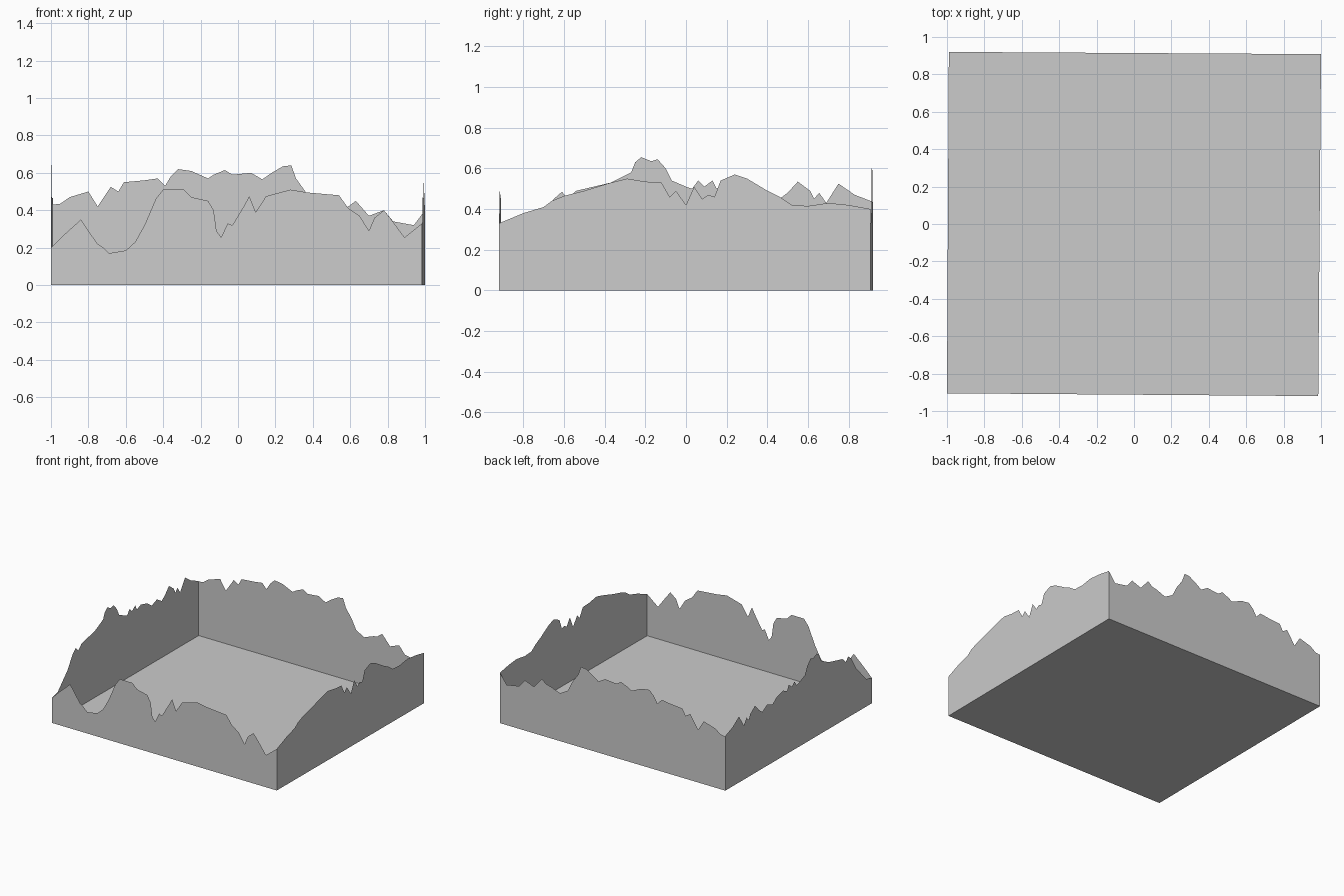
import bpy

# Slightly skewed plan corners
FL, FR = (-1.0, -0.905), (0.985, -0.92)
BL, BR = (-0.99, 0.92), (1.0, 0.908)


def sheet(name, verts):
    me = bpy.data.meshes.new(name)
    me.from_pydata(verts, [], [tuple(range(len(verts)))])
    ob = bpy.data.objects.new(name, me)
    bpy.context.collection.objects.link(ob)
    return ob


def wall(name, a, b, profile, flip=False):
    """Flat sheet from corner a to b, with a terrain skyline on top."""
    s0, s1 = profile[0][0], profile[-1][0]

    def at(t, z):
        return (a[0] + (b[0] - a[0]) * t, a[1] + (b[1] - a[1]) * t, z)

    top = [at((s - s0) / (s1 - s0), z) for s, z in profile]
    verts = [at(0, 0), at(1, 0)] + top[::-1]
    return sheet(name, verts[::-1] if flip else verts)


# Skylines: (position along wall, height)
front = [(-1, .20), (-.94, .26), (-.84, .35), (-.80, .29), (-.75, .22), (-.72, .20),
         (-.69, .17), (-.60, .185), (-.55, .23), (-.50, .32), (-.44, .46), (-.40, .51),
         (-.29, .51), (-.25, .47), (-.16, .45), (-.13, .40), (-.115, .29), (-.09, .255),
         (-.055, .33), (-.03, .32), (.03, .42), (.06, .475), (.095, .39), (.15, .475),
         (.28, .51), (.37, .495), (.54, .48), (.59, .41), (.65, .37), (.70, .29),
         (.73, .36), (.78, .40), (.82, .35), (.89, .255), (.985, .33)]

back = [(-.99, .43), (-.95, .435), (-.90, .47), (-.80, .50), (-.75, .42), (-.68, .525),
        (-.64, .50), (-.61, .55), (-.50, .56), (-.43, .57), (-.39, .53), (-.36, .58),
        (-.32, .62), (-.25, .61), (-.16, .57), (-.13, .59), (-.07, .615), (-.03, .59),
        (.07, .60), (.13, .565), (.18, .60), (.24, .635), (.285, .64), (.31, .57),
        (.36, .50), (.40, .42), (.47, .38), (.55, .41), (.59, .42), (.63, .45),
        (.70, .37), (.78, .40), (.83, .34), (.94, .32), (1, .40)]

left = [(-.905, .20), (-.835, .22), (-.71, .35), (-.65, .45), (-.61, .485), (-.58, .45),
        (-.54, .49), (-.37, .53), (-.27, .58), (-.25, .63), (-.22, .655), (-.17, .635),
        (-.14, .645), (-.10, .60), (-.07, .54), (.00, .51), (.03, .50), (.06, .54),
        (.09, .51), (.13, .54), (.15, .50), (.20, .52), (.28, .50), (.335, .46),
        (.40, .485), (.46, .45), (.50, .48), (.55, .535), (.61, .49), (.63, .45),
        (.655, .48), (.69, .43), (.75, .525), (.83, .47), (.92, .435)]

right = [(-.92, .33), (-.80, .38), (-.70, .41), (-.66, .44), (-.60, .465), (-.50, .49),
         (-.37, .53), (-.29, .55), (-.20, .535), (-.12, .53), (-.08, .46), (-.05, .49),
         (.00, .42), (.04, .51), (.08, .45), (.11, .47), (.14, .46), (.17, .54),
         (.24, .57), (.30, .55), (.40, .49), (.46, .46), (.52, .42), (.60, .415),
         (.70, .43), (.80, .42), (.908, .40)]

# Four terrain walls and the flat base
wall("front_wall", FL, FR, front)
wall("back_wall", BL, BR, back, flip=True)
wall("left_wall", FL, BL, left, flip=True)
wall("right_wall", FR, BR, right)
sheet("base", [(*p, 0) for p in (FL, BL, BR, FR)])
